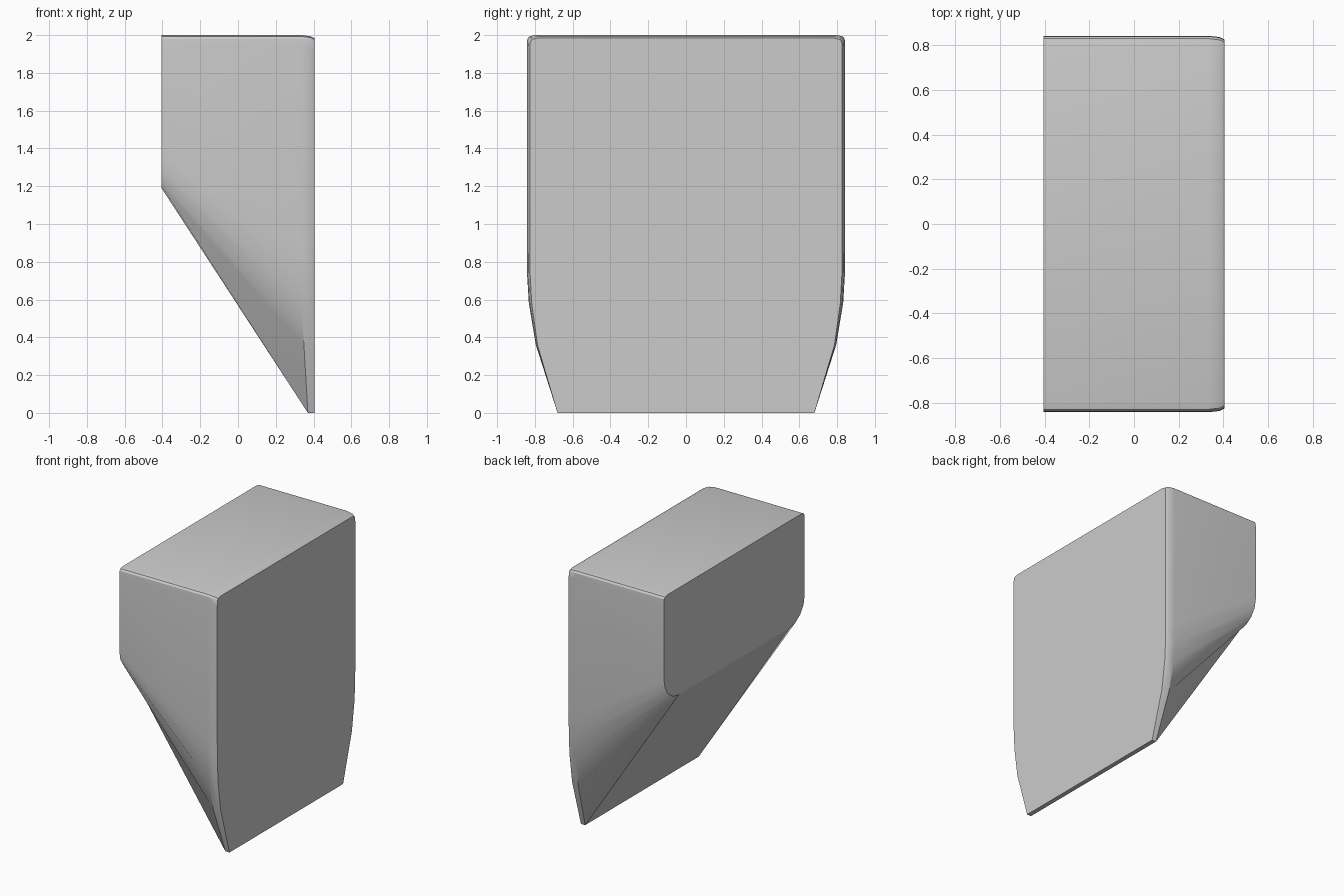
import bpy
import bmesh
from math import sin, cos, radians

cube = bpy.data.objects.get("Cube")
if cube:
    bpy.data.objects.remove(cube, do_unlink=True)

# One plain grey for the whole body
grey = bpy.data.materials.new("plain grey")
grey.use_nodes = True
colour = (0.6, 0.6, 0.6, 1)
grey.diffuse_color = colour
grey.node_tree.nodes["Principled BSDF"].inputs["Base Color"].default_value = colour

HALF = 0.405    # half of the depth along x
SIDE = 0.843    # half of the width along y

# Softened top corner, shared by every section
top = [(SIDE, 1.94), (0.84, 1.98), (0.83, 1.993), (0.8, 2.0)]

# Short end: rounded lower corners
small_low = [(0.665 + 0.178 * sin(radians(a)), 1.37 - 0.18 * cos(radians(a)))
             for a in (0, 22.5, 45, 67.5, 90)]
# Tall end: tapering lower corners
tall_low = [(0.68, 0), (0.795, 0.36), (0.832, 0.58), (0.841, 0.73), (SIDE, 0.88)]


def ring(bm, half, place):
    """Mirror a half profile across y and add it as a closed loop."""
    pts = half + [(-y, z) for y, z in reversed(half)]
    return [bm.verts.new(place(y, z)) for y, z in pts]


def rim(x_low, x_high, inset):
    """Section near the tall end, pulled in towards the middle with height."""
    def place(y, z):
        t = min(z / 0.6, 1)
        k = 1 - inset * t / SIDE
        return (x_low + (x_high - x_low) * t, y * k, z - inset * (z > 1.9))
    return place


bm = bmesh.new()
rings = [ring(bm, small_low + top, lambda y, z: (-HALF, y, z))]
for x_low, x_high, inset in [(0.37, 0.335, 0), (0.385, 0.385, 0.006),
                             (HALF, HALF, 0.016)]:
    rings.append(ring(bm, tall_low + top, rim(x_low, x_high, inset)))

# Skin between sections, then flat end caps
for a, b in zip(rings, rings[1:]):
    for i in range(len(a)):
        j = (i + 1) % len(a)
        bm.faces.new((a[i], a[j], b[j], b[i]))
bm.faces.new(rings[0])
bm.faces.new(rings[-1])
bmesh.ops.recalc_face_normals(bm, faces=bm.faces[:])

mesh = bpy.data.meshes.new("wedge_body")
bm.to_mesh(mesh)
bm.free()
mesh.materials.append(grey)
body = bpy.data.objects.new("wedge_body", mesh)
bpy.context.collection.objects.link(body)

# Smooth rounding with crisp edges
bpy.ops.object.select_all(action="DESELECT")
body.select_set(True)
bpy.context.view_layer.objects.active = body
bpy.ops.object.shade_smooth_by_angle(angle=radians(30))
